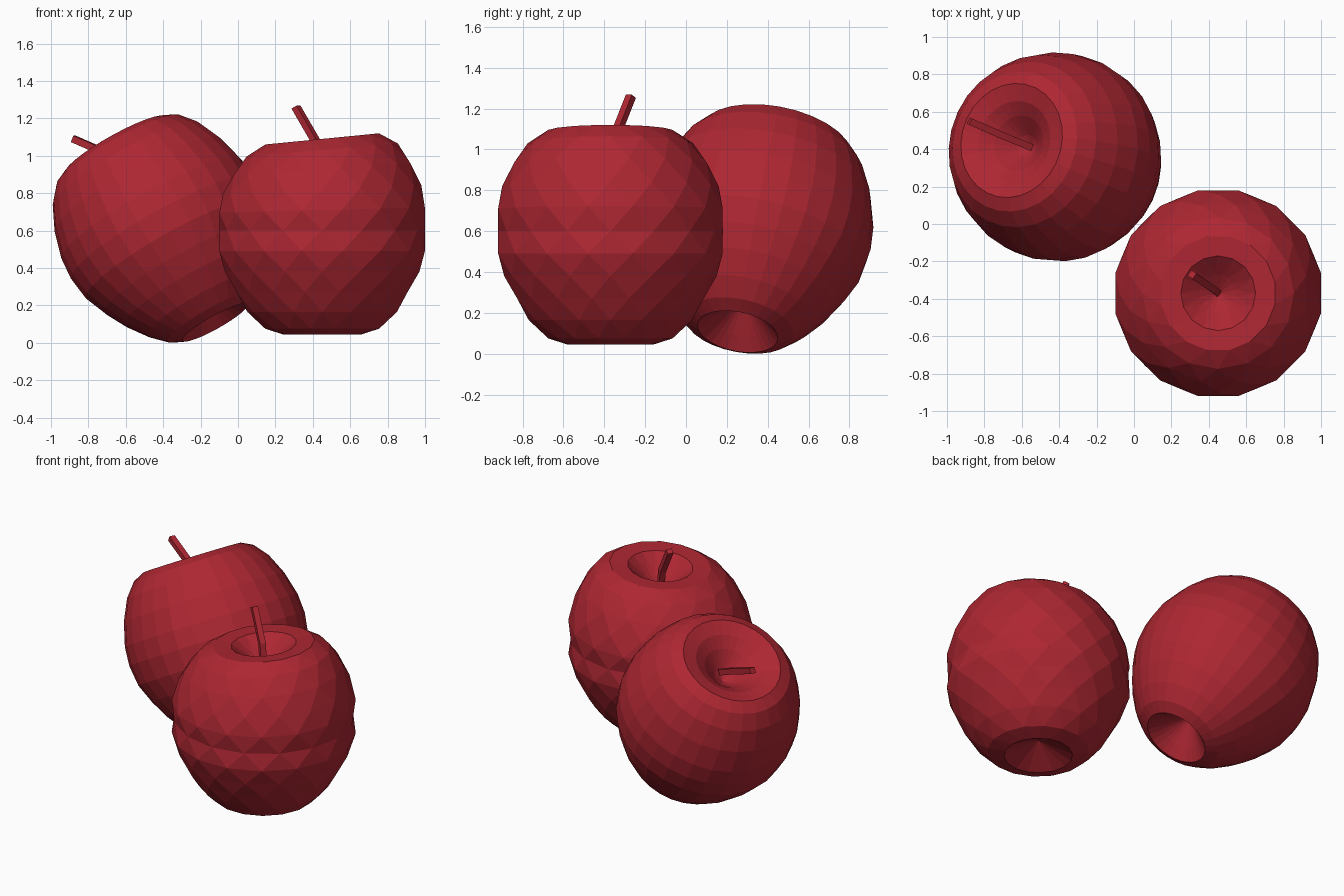
import bpy, bmesh, math
from mathutils import Vector

cube = bpy.data.objects.get("Cube")
if cube:
    bpy.data.objects.remove(cube, do_unlink=True)

RED = (0.42, 0.02, 0.032, 1.0)
skin = bpy.data.materials.new("apple red")
skin.use_nodes = True
skin.diffuse_color = RED
bsdf = skin.node_tree.nodes["Principled BSDF"]
bsdf.inputs["Base Color"].default_value = RED
bsdf.inputs["Roughness"].default_value = 0.7


def finish(name, bm):
    bmesh.ops.recalc_face_normals(bm, faces=bm.faces[:])
    mesh = bpy.data.meshes.new(name)
    bm.to_mesh(mesh)
    bm.free()
    mesh.materials.append(skin)
    obj = bpy.data.objects.new(name, mesh)
    bpy.context.collection.objects.link(obj)
    return obj


def fruit(name, rings, low, high, sides, stagger):
    """Revolve (radius, height) rings; staggered rings give diamond facets."""
    bm = bmesh.new()
    step = math.tau / sides
    loops = []
    for i, (r, z) in enumerate(rings):
        turn = 0.5 * (i % 2) if stagger else 0.0
        loops.append([bm.verts.new((r * math.cos((k + turn) * step),
                                    r * math.sin((k + turn) * step), z))
                      for k in range(sides)])
    for i, (a, b) in enumerate(zip(loops, loops[1:])):
        for k in range(sides):
            n = (k + 1) % sides
            if not stagger:
                bm.faces.new((a[k], a[n], b[n], b[k]))
            elif i % 2 == 0:
                bm.faces.new((a[k], a[n], b[k]))
                bm.faces.new((a[n], b[n], b[k]))
            else:
                bm.faces.new((a[k], b[n], b[k]))
                bm.faces.new((a[k], a[n], b[n]))
    # Close the hollows at both ends
    for loop, z in ((loops[0], low), (loops[-1], high)):
        tip = bm.verts.new((0, 0, z))
        for k in range(sides):
            bm.faces.new((loop[k], loop[(k + 1) % sides], tip))
    return finish(name, bm)


def stem(name, path, width):
    """Square rod swept along a short path."""
    bm = bmesh.new()
    points = [Vector(p) for p in path]
    q = (points[-1] - points[0]).to_track_quat('Z', 'Y')
    h = width / 2
    corners = [q @ Vector(c) for c in ((h, h, 0), (-h, h, 0), (-h, -h, 0), (h, -h, 0))]
    loops = [[bm.verts.new(p + c) for c in corners] for p in points]
    for a, b in zip(loops, loops[1:]):
        for k in range(4):
            n = (k + 1) % 4
            bm.faces.new((a[k], a[n], b[n], b[k]))
    bm.faces.new(loops[0])
    bm.faces.new(loops[-1])
    return finish(name, bm)


# Upright apple with diamond facets, its crown slightly higher on one side
upright = fruit("upright_apple", [
    (.21, .045), (.31, .075), (.40, .165), (.465, .27), (.52, .38), (.56, .49),
    (.55, .60), (.56, .71), (.53, .82), (.48, .93), (.405, 1.03), (.31, 1.09),
    (.2, 1.085), (.1, 1.0)], .15, .93, 16, True)
for v in upright.data.vertices:
    v.co.z += 0.1 * v.co.x * max(0, v.co.z - 0.6) / 0.5
upright.location = (.45, -.37, 0)
stem("upright_stem", [(.45, -.37, .9), (.42, -.345, 1.07), (.31, -.27, 1.26)], .037)

# Tilted apple with an even quad grid
tilted = fruit("tilted_apple", [
    (.06, -.42), (.14, -.5), (.2, -.555), (.27, -.52), (.35, -.44), (.43, -.33),
    (.49, -.22), (.54, -.1), (.558, .03), (.55, .15), (.51, .3), (.45, .43),
    (.38, .515), (.31, .55), (.22, .52), (.15, .47), (.06, .38)],
    -.36, .34, 28, False)
axis = Vector((-.52, .19, .93))
tilted.rotation_mode = 'QUATERNION'
tilted.rotation_quaternion = Vector((0, 0, 1)).rotation_difference(axis)
tilted.location = (-.39, .35, .585)
stem("tilted_stem", [(-.55, .41, .94), (-.72, .48, 1.02), (-.88, .55, 1.09)], .037)
